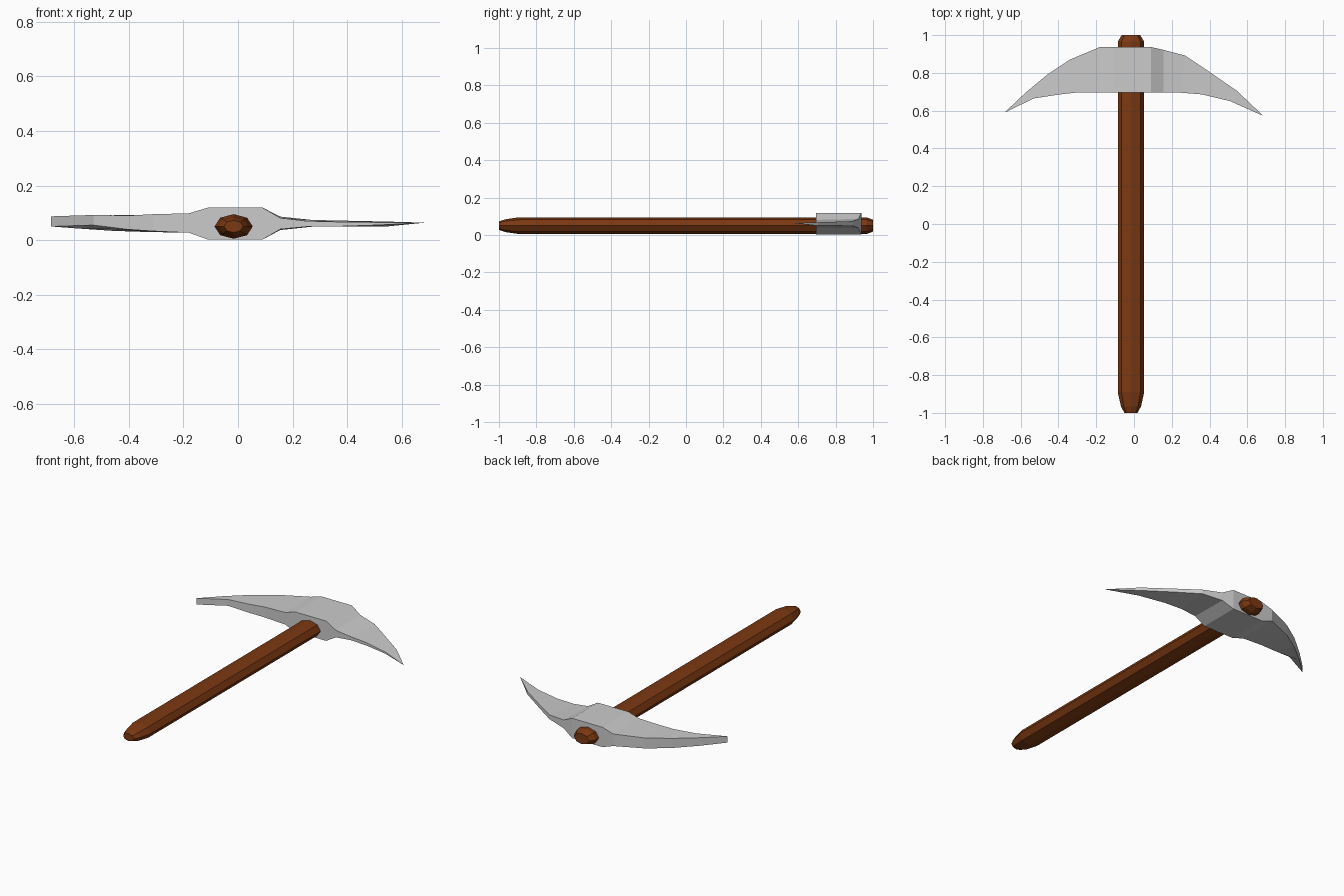
import bpy, bmesh, math

if "Cube" in bpy.data.objects:
    bpy.data.objects.remove(bpy.data.objects["Cube"])


def loft(name, rings):
    """Skin a list of equal-length point rings and cap both ends."""
    bm = bmesh.new()
    loops = [[bm.verts.new(p) for p in ring] for ring in rings]
    n = len(loops[0])
    for a, b in zip(loops, loops[1:]):
        for i in range(n):
            j = (i + 1) % n
            bm.faces.new((a[i], a[j], b[j], b[i]))
    bm.faces.new(loops[0])
    bm.faces.new(loops[-1])
    bmesh.ops.remove_doubles(bm, verts=bm.verts, dist=0.0005)
    bmesh.ops.recalc_face_normals(bm, faces=bm.faces)
    mesh = bpy.data.meshes.new(name)
    bm.to_mesh(mesh)
    bm.free()
    obj = bpy.data.objects.new(name, mesh)
    bpy.context.collection.objects.link(obj)
    return obj


# Handle: eight-sided shaft, long taper at the grip, short one at the head
def octagon(y, s):
    return [(-0.016 + 0.07 * s * math.cos(k * math.pi / 4), y,
             0.05 + 0.045 * s * math.sin(k * math.pi / 4)) for k in range(8)]


handle = loft("handle", [octagon(y, s) for y, s in
                         [(-1, 0.5), (-0.965, 0.76), (-0.89, 1), (0.965, 1), (1, 0.7)]])
wood = bpy.data.materials.new("wood")
wood.diffuse_color = (0.2, 0.04, 0.006, 1)
wood.use_nodes = True
wood.node_tree.nodes["Principled BSDF"].inputs["Base Color"].default_value = wood.diffuse_color
handle.data.materials.append(wood)

# Head stations: inner edge (x, y, z low, z high), outer edge (x, y, z low, z high)
stations = [
    ((-0.685, 0.59, 0.050, 0.087), (-0.685, 0.59, 0.050, 0.087)),
    ((-0.53, 0.665, 0.055, 0.092), (-0.58, 0.69, 0.042, 0.089)),
    ((-0.40, 0.685, 0.039, 0.090), (-0.46, 0.79, 0.034, 0.091)),
    ((-0.31, 0.695, 0.033, 0.095), (-0.34, 0.87, 0.030, 0.092)),
    ((-0.18, 0.695, 0.027, 0.098), (-0.18, 0.937, 0.027, 0.098)),
    ((-0.11, 0.695, 0.002, 0.119), (-0.11, 0.937, 0.002, 0.119)),
    ((0.09, 0.695, 0.002, 0.119), (0.09, 0.937, 0.002, 0.119)),
    ((0.155, 0.695, 0.040, 0.081), (0.155, 0.922, 0.037, 0.086)),
    ((0.25, 0.695, 0.049, 0.070), (0.27, 0.892, 0.049, 0.074)),
    ((0.36, 0.686, 0.050, 0.067), (0.40, 0.805, 0.050, 0.071)),
    ((0.51, 0.65, 0.055, 0.065), (0.545, 0.705, 0.050, 0.068)),
    ((0.685, 0.572, 0.064, 0.064), (0.685, 0.572, 0.064, 0.064)),
]


def head_ring(inner, outer):
    (x, y, lo, hi), (u, v, low, high) = inner, outer
    return [(x, y, lo), (x, y, hi), (u, v, high), (u, v, low)]


# Close the tips with flat strips by collapsing each end ring to its edge or point
bm = bmesh.new()
rings = [[bm.verts.new(p) for p in head_ring(*s)] for s in stations]
for a, b in zip(rings, rings[1:]):
    for i in range(4):
        j = (i + 1) % 4
        bm.faces.new((a[i], a[j], b[j], b[i]))
bmesh.ops.remove_doubles(bm, verts=bm.verts, dist=0.0005)
bmesh.ops.recalc_face_normals(bm, faces=bm.faces)
mesh = bpy.data.meshes.new("pick_head")
bm.to_mesh(mesh)
bm.free()
bpy.context.collection.objects.link(bpy.data.objects.new("pick_head", mesh))
